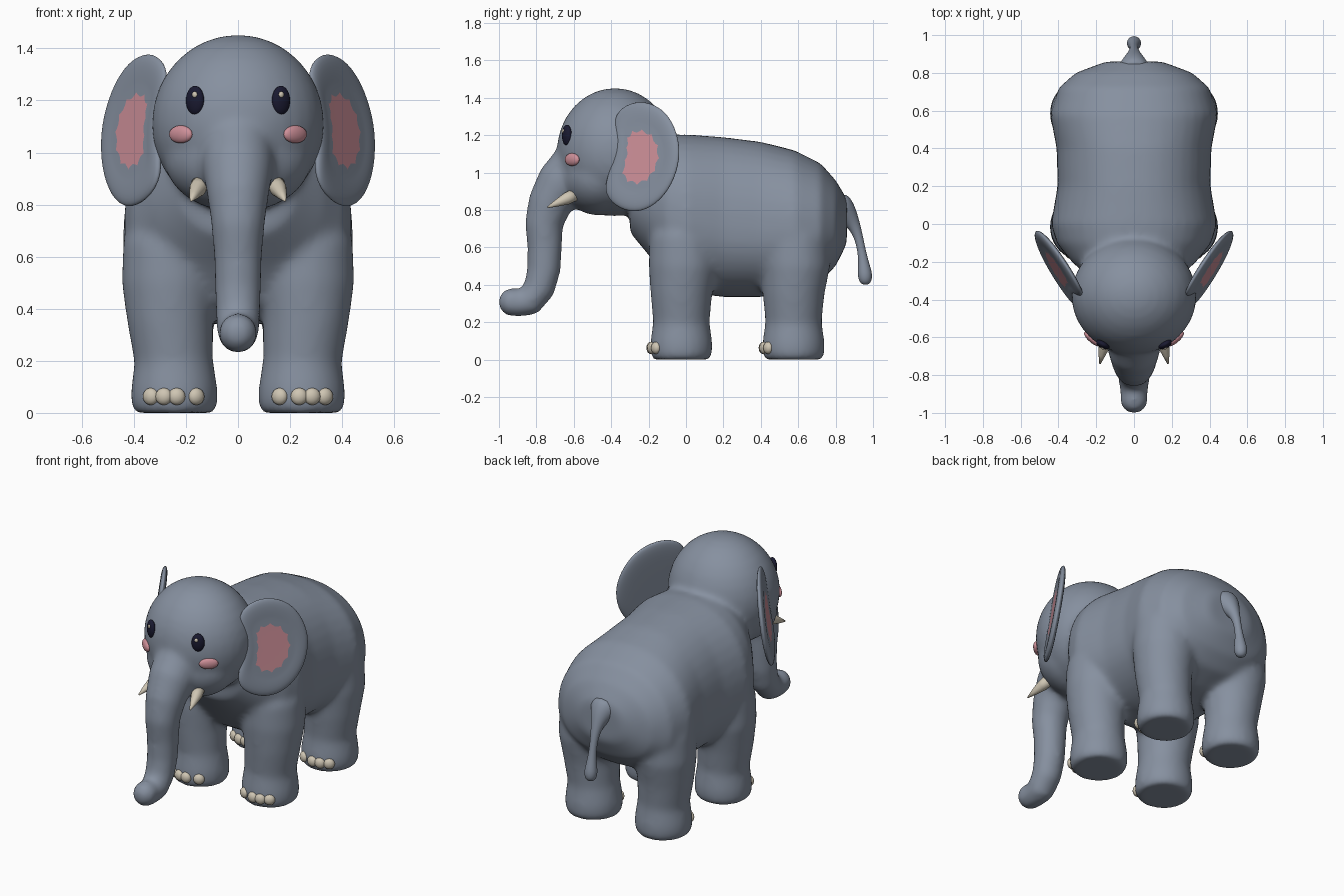
import bpy, bmesh, math
from mathutils import Vector, Matrix

cube = bpy.data.objects.get("Cube")
if cube:
    bpy.data.objects.remove(cube)


def material(name, rgb):
    m = bpy.data.materials.new(name)
    m.use_nodes = True
    m.diffuse_color = (*rgb, 1)
    m.node_tree.nodes["Principled BSDF"].inputs["Base Color"].default_value = (*rgb, 1)
    return m


GREY = material("skin grey", (0.24, 0.28, 0.35))
PINK = material("soft pink", (0.62, 0.28, 0.32))
IVORY = material("ivory", (0.62, 0.56, 0.45))
DARK = material("dark navy", (0.01, 0.01, 0.03))


def finish(name, bm, mats, mirror=False, subdiv=0):
    bmesh.ops.recalc_face_normals(bm, faces=bm.faces)
    for f in bm.faces:
        f.smooth = True
    me = bpy.data.meshes.new(name)
    bm.to_mesh(me)
    bm.free()
    ob = bpy.data.objects.new(name, me)
    bpy.context.collection.objects.link(ob)
    for m in mats:
        me.materials.append(m)
    if mirror:
        ob.modifiers.new("mirror", "MIRROR").use_mirror_merge = False
    if subdiv:
        s = ob.modifiers.new("subdivision", "SUBSURF")
        s.levels = s.render_levels = subdiv
    return ob


def loft(bm, rings):
    """Skin a list of point rings and cap both ends; returns the last cap."""
    vs = [[bm.verts.new(p) for p in r] for r in rings]
    n = len(vs[0])
    for a, b in zip(vs, vs[1:]):
        for i in range(n):
            j = (i + 1) % n
            bm.faces.new((a[i], a[j], b[j], b[i]))
    bm.faces.new(vs[0])
    return bm.faces.new(vs[-1])


def tube(bm, path, sides=24):
    """Round tube through (x, y, z, radius) points."""
    pts = [Vector(p[:3]) for p in path]
    rings = []
    for i, p in enumerate(pts):
        t = (pts[min(i + 1, len(pts) - 1)] - pts[max(i - 1, 0)]).normalized()
        v = t.cross(Vector((1, 0, 0))).normalized()
        u = v.cross(t)
        rings.append([p + path[i][3] * (u * math.cos(a) + v * math.sin(a))
                      for a in (2 * math.pi * k / sides for k in range(sides))])
    loft(bm, rings)


def ball(bm, centre, radii, turn=0, segs=32):
    mat = (Matrix.Translation(centre) @ Matrix.Rotation(turn, 4, "Z")
           @ Matrix.Diagonal((*radii, 1)))
    bmesh.ops.create_uvsphere(bm, u_segments=segs, v_segments=segs // 2, radius=1, matrix=mat)


# Torso: egg-shaped sections along y (y, half width, top, bottom)
skin = bmesh.new()
TORSO = [(-.3, .22, 1.12, .68), (-.2, .33, 1.18, .56), (-.1, .41, 1.2, .42),
         (0, .44, 1.205, .36), (.2, .405, 1.19, .335), (.4, .41, 1.165, .335),
         (.58, .445, 1.12, .36), (.72, .4, 1.05, .42), (.8, .31, .96, .5), (.86, .15, .86, .62)]
rings = []
for y, w, top, bot in TORSO:
    mid = bot + (top - bot) * .43
    ring = []
    for k in range(40):
        a = 2 * math.pi * k / 40
        c, s = math.cos(a), math.sin(a)
        h = top - mid if s > 0 else mid - bot
        ring.append((w * math.copysign(abs(c) ** .9, c), y,
                     mid + h * math.copysign(abs(s) ** .9, s)))
    rings.append(ring)
loft(skin, rings)

# Head, muzzle
ball(skin, (0, -.38, 1.11), (.332, .312, .343))
ball(skin, (0, -.46, .98), (.285, .22, .21))

# Trunk with a rounded, forward-curled tip
tube(skin, [(0, -.5, 1.13, .14), (0, -.58, 1.04, .14), (0, -.665, .94, .138),
            (0, -.73, .83, .118), (0, -.76, .72, .103), (0, -.755, .6, .093),
            (0, -.76, .48, .09), (0, -.785, .38, .086), (0, -.84, .31, .081),
            (0, -.9, .3, .073), (0, -.93, .31, .07)])
ball(skin, (0, -.93, .308), (.075, .075, .077))

# Legs: (z, x, y offset, radius)
LEG = [(0, .245, 0, .152), (.03, .245, 0, .166), (.09, .245, 0, .167), (.2, .247, 0, .151),
       (.35, .26, 0, .165), (.5, .262, .01, .185), (.65, .262, .01, .18), (.85, .24, 0, .12)]
FRONT_Y, REAR_Y = -.025, .575
for side in (-1, 1):
    for cy in (FRONT_Y, REAR_Y):
        tube(skin, [(side * x, cy + dy, z, r) for z, x, dy, r in LEG], 32)

body = finish("body", skin, [GREY])
remesh = body.modifiers.new("blend", "REMESH")
remesh.mode = "VOXEL"
remesh.voxel_size = .016
remesh.use_smooth_shade = True
smooth = body.modifiers.new("soften", "SMOOTH")
smooth.factor = .5
smooth.iterations = 16

# Tail with a rounded tuft
bm = bmesh.new()
tube(bm, [(0, .79, .82, .11), (0, .85, .79, .075), (0, .89, .735, .04), (0, .92, .67, .025),
          (0, .94, .58, .022), (0, .95, .51, .031), (0, .957, .455, .042),
          (0, .96, .415, .034), (0, .96, .4, .012)], 12)
finish("tail", bm, [GREY], subdiv=2)

# Ears: outline in (y, z) laid on a slanted plane, pink inside
OUTLINE = [(-.39, 1.3), (-.33, 1.37), (-.22, 1.395), (-.1, 1.335), (-.04, 1.21), (-.025, 1.08),
           (-.07, .93), (-.16, .82), (-.27, .775), (-.38, .81), (-.455, .9), (-.39, 1.05), (-.378, 1.19)]
CY, CZ = -.235, 1.075
normal = Vector((1, -.62, .16)).normalized()


def ear_ring(scale, lift):
    ring = []
    for y, z in OUTLINE:
        y, z = CY + (y - CY) * scale, CZ + (z - CZ) * scale
        ring.append(Vector((.31 + .62 * (y + .37) - .16 * (z - 1.1), y, z)) + normal * lift)
    return ring


bm = bmesh.new()
cap = loft(bm, [ear_ring(s, n) for s, n in
                ((.5, -.022), (.9, -.02), (1.02, 0), (.9, .02), (.62, .016), (.6, .015))])
cap.material_index = 1
finish("ears", bm, [GREY, PINK], mirror=True, subdiv=2)

# Eyes, highlights, cheeks
bm = bmesh.new()
ball(bm, (.165, -.637, 1.2), (.038, .022, .056), .5)
finish("eyes", bm, [DARK], mirror=True)
bm = bmesh.new()
ball(bm, (.166, -.656, 1.222), (.011, .008, .012), .5, 16)
finish("eye_highlights", bm, [IVORY], mirror=True)
bm = bmesh.new()
ball(bm, (.22, -.609, 1.07), (.056, .02, .034), .7)
finish("cheeks", bm, [PINK], mirror=True)

# Tusks
bm = bmesh.new()
tube(bm, [(.143, -.59, .885, .034), (.155, -.64, .86, .032), (.17, -.695, .835, .018),
          (.18, -.74, .815, .004)], 16)
finish("tusks", bm, [IVORY], mirror=True)

# Toenails along the front of each foot
bm = bmesh.new()
for cy in (FRONT_Y, REAR_Y):
    for x in (.16, .235, .285, .335):
        dx = x - .245
        ball(bm, (x, cy - math.sqrt(.163 ** 2 - dx ** 2), .063), (.033, .024, .033), dx * 6, 16)
finish("toenails", bm, [IVORY], mirror=True)
